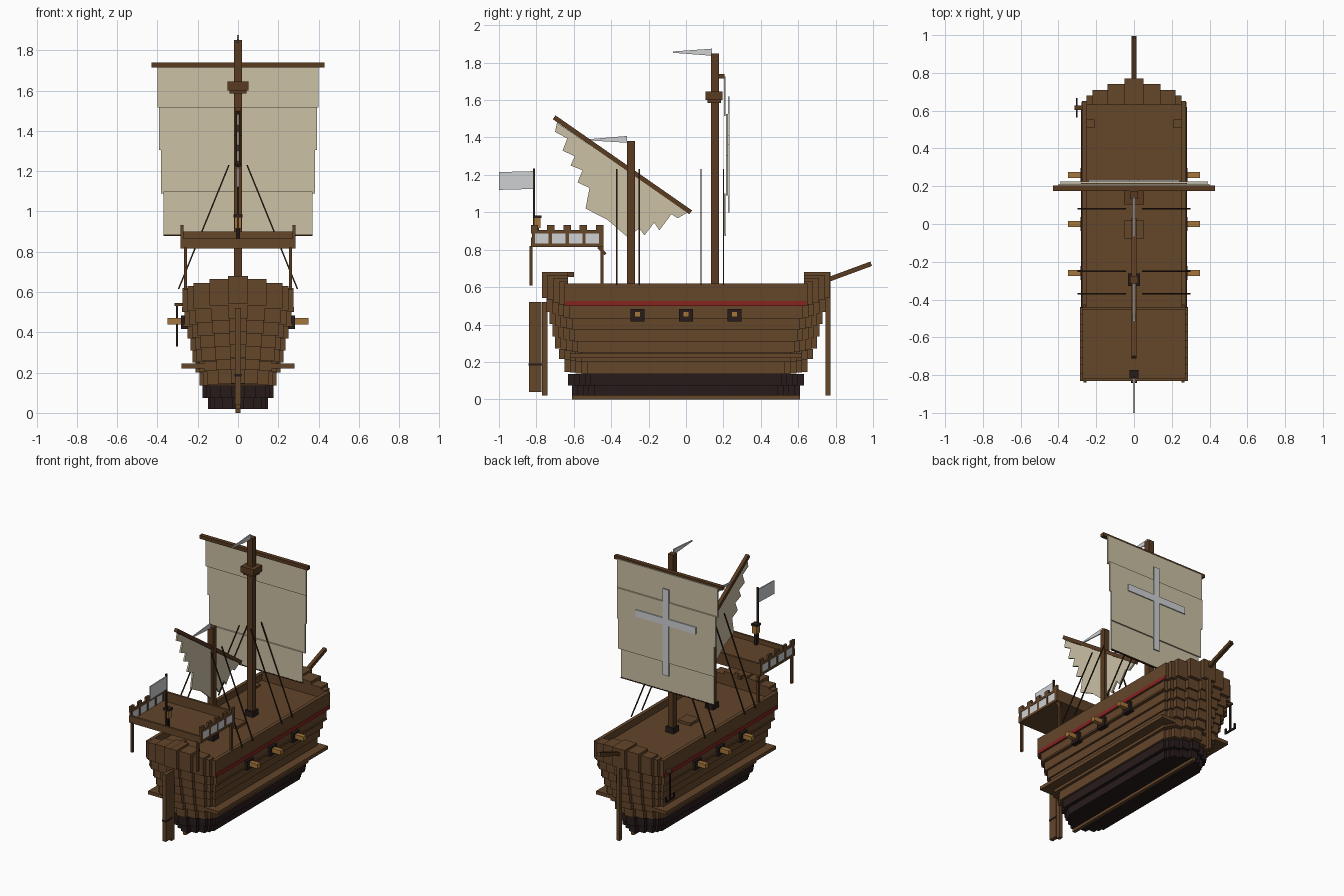
import bpy
import bmesh
from mathutils import Matrix, Vector

default_cube = bpy.data.objects.get("Cube")
if default_cube:
    bpy.data.objects.remove(default_cube, do_unlink=True)


def make_material(name, srgb):
    colour = [c ** 2.2 for c in srgb] + [1.0]
    material = bpy.data.materials.new(name)
    material.use_nodes = True
    material.diffuse_color = colour
    shader = next(n for n in material.node_tree.nodes if n.type == "BSDF_PRINCIPLED")
    shader.inputs["Base Color"].default_value = colour
    shader.inputs["Roughness"].default_value = 0.9
    return material


planks = make_material("plank brown", (0.39, 0.28, 0.18))
spars = make_material("spar brown", (0.35, 0.24, 0.15))
tarred = make_material("tarred wood", (0.17, 0.13, 0.13))
canvas = make_material("sail canvas", (0.79, 0.75, 0.64))
pale = make_material("pale cloth", (0.80, 0.81, 0.82))
red = make_material("red paint", (0.52, 0.16, 0.15))
bright_wood = make_material("light wood", (0.64, 0.46, 0.24))
rope = make_material("dark rope", (0.22, 0.16, 0.11))


def finish(name, bm, material):
    bmesh.ops.recalc_face_normals(bm, faces=bm.faces)
    mesh = bpy.data.meshes.new(name)
    bm.to_mesh(mesh)
    bm.free()
    mesh.materials.append(material)
    obj = bpy.data.objects.new(name, mesh)
    bpy.context.collection.objects.link(obj)
    return obj


def add_box(bm, x, y, z):
    """Add a box spanning the given (low, high) pairs."""
    spans = (x, y, z)
    centre = Vector([(a + b) / 2 for a, b in spans])
    size = [abs(b - a) for a, b in spans]
    bmesh.ops.create_cube(bm, size=1, matrix=Matrix.Translation(centre) @ Matrix.Diagonal((*size, 1)))


def boxes(name, material, *spans):
    bm = bmesh.new()
    for span in spans:
        add_box(bm, *span)
    return finish(name, bm, material)


def both(half):
    return (-half, half)


def around(centre, half):
    return (centre - half, centre + half)


def beam(name, material, start, end, width):
    """Square bar between two points."""
    start, end = Vector(start), Vector(end)
    axis = end - start
    turn = axis.to_track_quat("Z", "Y").to_matrix().to_4x4()
    bm = bmesh.new()
    bmesh.ops.create_cube(bm, size=1, matrix=Matrix.Translation((start + end) / 2) @ turn
                          @ Matrix.Diagonal((width, width, axis.length, 1)))
    return finish(name, bm, material)


def side_sheet(name, material, outline, half=0.004):
    """Flat sheet in the y-z plane with a little thickness."""
    bm = bmesh.new()
    face = bm.faces.new([bm.verts.new((-half, y, z)) for y, z in outline])
    out = bmesh.ops.extrude_face_region(bm, geom=[face])
    moved = [v for v in out["geom"] if isinstance(v, bmesh.types.BMVert)]
    bmesh.ops.translate(bm, verts=moved, vec=(2 * half, 0, 0))
    return finish(name, bm, material)


# Hull: stacked strakes whose ends step inwards and upwards in columns
# strake: bottom, top, half width, half length
strakes = [(.02, .075, .15, .61), (.075, .135, .175, .63), (.135, .2, .19, .65),
           (.2, .25, .21, .68), (.25, .31, .225, .70), (.31, .37, .235, .715),
           (.37, .43, .25, .73), (.43, .5, .265, .745), (.5, .57, .275, .77)]
# column: width fraction, reach beyond the shoulder, rise
columns = [(.91, .03, .01), (.8, .06, .025), (.51, .09, .045), (.18, .12, .06)]
hull, bottom = bmesh.new(), bmesh.new()
for i, (low, high, wide, reach) in enumerate(strakes):
    target = bottom if i < 2 else hull
    top_strake = i == len(strakes) - 1
    shoulder = reach - .12
    add_box(target, both(wide), both(shoulder), (low, high))
    for fraction, extra, rise in columns:
        lift = rise * i / len(strakes) if i > 1 else 0
        top = .62 + rise if top_strake else high + lift
        for end in (-1, 1):
            inner = shoulder - (.02 if top_strake else .1)
            add_box(target, both(wide * fraction), (end * inner, end * (shoulder + extra)),
                    (low + lift * .8, top))
for side in (-1, 1):
    add_box(hull, (side * .25, side * .275), both(.65), (.56, .62))
finish("hull", hull, planks)
finish("lower_hull", bottom, tarred)
boxes("keel", planks, (both(.012), both(.61), (0, .022)))
boxes("lower_wale", planks, (both(.28), both(.62), (.22, .245)))
boxes("red_stripes", red, *[((s * .27, s * .279), both(.645), (.5, .525)) for s in (-1, 1)])
boxes("side_strakes", planks, *[((s * .24, s * .272), both(.62), (.43, .442)) for s in (-1, 1)])

# Posts and rudder
boxes("stem_post", planks, (both(.012), (.745, .772), (.02, .68)))
boxes("stern_post", planks, (both(.012), (-.77, -.74), (.02, .52)))
boxes("rudder", planks, (both(.014), (-.84, -.772), (.04, .52)))
boxes("rudder_strap", tarred, (both(.017), (-.842, -.77), (.18, .192)))
boxes("tiller", spars, (both(.012), (-.77, -.6), (.655, .68)))
beam("bowsprit", spars, (0, .76, .64), (0, .99, .725), .025)

# Guns and gun ports
for number, y in enumerate((-.26, 0, .26)):
    for side, label in ((1, "left"), (-1, "right")):
        boxes(f"gun_port_{label}_{number}", tarred,
              ((side * .25, side * .283), around(y, .037), around(.45, .033)))
        boxes(f"gun_{label}_{number}", bright_wood,
              ((side * .25, side * .35), around(y, .016), around(.455, .016)))

# Deck fittings
boxes("hatch", planks, (both(.05), (-.08, .02), (.56, .59)))
boxes("bow_hatches", planks, *[(around(s * .23, .022), around(.53, .022), (.56, .585)) for s in (-1, 1)])
boxes("mast_collars", tarred, *[(both(.032), around(y, .032), (.56, .61)) for y in (.155, -.295)])

# Main mast, top and yard
boxes("main_mast", spars, (both(.021), around(.155, .021), (.56, 1.85)))
boxes("lookout", spars, (both(.042), around(.15, .036), (1.585, 1.605)),
      (both(.052), around(.15, .046), (1.6, 1.645)))
boxes("main_yard", spars, (both(.43), (.175, .205), (1.715, 1.74)))

# Square sail in four billowing cloths, with its cross
cloths = [(1.515, 1.725, .40, .207), (1.305, 1.525, .392, .22),
          (1.09, 1.315, .382, .22), (.88, 1.1, .37, .207)]
boxes("main_sail", canvas, *[(both(w), around(y, .005), (a, b)) for a, b, w, y in cloths])
boxes("sail_hem", rope, (both(.37), around(.207, .006), (.877, .885)))
boxes("sail_cross", pale, (both(.024), (.224, .232), (1.0, 1.62)),
      (both(.24), (.224, .232), (1.36, 1.41)))

# Mizzen mast with slanted yard and ragged sail
boxes("mizzen_mast", spars, (both(.021), around(-.295, .021), (.56, 1.38)))
beam("mizzen_yard", spars, (0, -.705, 1.508), (0, .025, 1.0), .025)
leech = [(-.69, 1.48), (-.7, 1.43), (-.635, 1.395), (-.66, 1.33), (-.595, 1.3), (-.617, 1.25),
         (-.553, 1.225), (-.58, 1.16), (-.516, 1.13), (-.537, 1.02), (-.42, .96), (-.31, .865),
         (-.25, .915), (-.222, .877), (-.17, .945), (-.142, .904), (-.078, .99), (-.045, .968), (.01, 1.0)]
side_sheet("mizzen_sail", canvas, leech, .006)

# Pennants and ensign
side_sheet("main_pennant", pale, [(.14, 1.875), (.14, 1.837), (-.07, 1.853), (-.07, 1.86)])
side_sheet("mizzen_pennant", pale, [(-.315, 1.408), (-.315, 1.372), (-.53, 1.385), (-.53, 1.39)])
side_sheet("ensign", pale, [(-.815, 1.22), (-.815, 1.125), (-1, 1.12), (-1, 1.215)])
boxes("ensign_staff", rope, (both(.006), around(-.813, .006), (.83, 1.235)))
boxes("lantern", bright_wood, (both(.018), around(-.795, .018), (.915, .97)))
boxes("lantern_cap", tarred, (both(.023), around(-.795, .023), (.97, .984)),
      (both(.01), around(-.795, .01), (.83, .915)))

# Raised stern platform on posts
boxes("stern_platform", planks, (both(.285), (-.83, -.44), (.815, .832)))
boxes("platform_end_rails", planks, (both(.285), (-.83, -.815), (.83, .865)),
      (both(.285), (-.455, -.44), (.83, .9)))
for side, label in ((1, "left"), (-1, "right")):
    x = (side * .27, side * .285)
    parts = [(x, (-.83, -.44), (.888, .905))]
    for i in range(5):
        parts.append((x, around(-.815 + i * .09, .009), (.83, .9)))
    for i in range(5):
        parts.append((x, around(-.81 + i * .087, .02), (.9, .932)))
    boxes(f"battlement_{label}", planks, *parts)
    boxes(f"shields_{label}", pale, *[((side * .274, side * .282), around(-.77 + i * .09, .037),
                                       (.83, .89)) for i in range(4)])
    boxes(f"platform_posts_{label}", spars,
          *[(around(side * .26, .008), around(y, .008), (.61, .82)) for y in (-.83, -.45)])
    beam(f"platform_bracket_{label}", spars, (side * .26, -.47, .815), (side * .26, -.43, .775), .014)

    # Shrouds
    for i, y in enumerate((-.37, -.25, .08, .2)):
        beam(f"shroud_{label}_{i}", rope, (side * .295, y, .615), (side * .045, y, 1.23), .007)

# Anchor hung from its bracket
boxes("anchor_bracket", spars, ((-.315, -.26), around(.615, .012), (.53, .545)))
boxes("anchor", tarred, (around(-.303, .005), around(.615, .006), (.33, .53)),
      (around(-.303, .005), around(.615, .045), (.33, .342)),
      *[(around(-.303, .005), around(.615 + s * .045, .006), (.33, .37)) for s in (-1, 1)])
